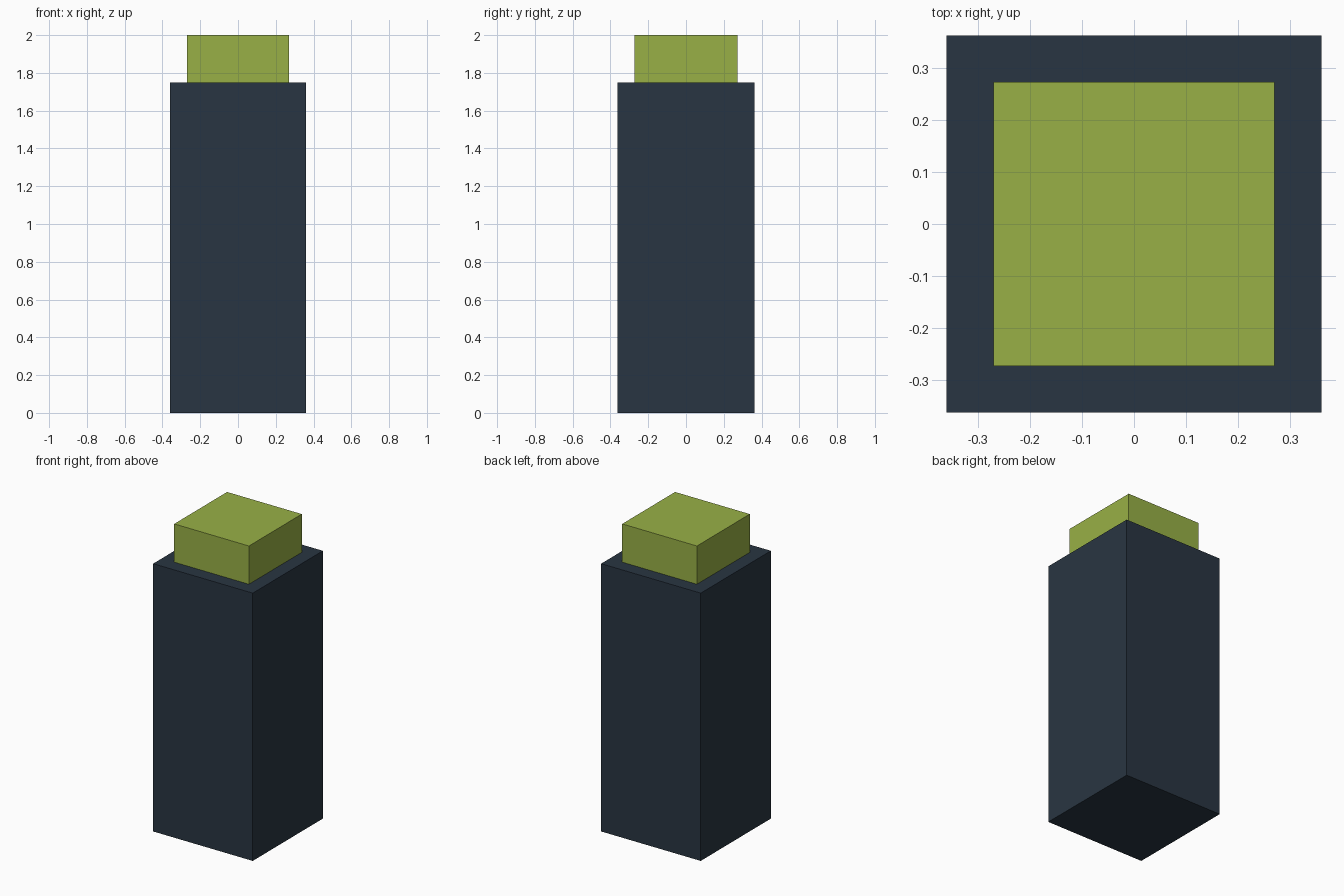
import bpy

if "Cube" in bpy.data.objects:
    bpy.data.objects.remove(bpy.data.objects["Cube"])


def material(name, rgb):
    mat = bpy.data.materials.new(name)
    mat.diffuse_color = (*rgb, 1.0)
    mat.use_nodes = True
    mat.node_tree.nodes["Principled BSDF"].inputs["Base Color"].default_value = mat.diffuse_color
    return mat


def box(name, width, depth, z0, z1, mat):
    bpy.ops.mesh.primitive_cube_add(size=1, location=(0, 0, (z0 + z1) / 2))
    obj = bpy.context.object
    obj.name = name
    obj.scale = (width, depth, z1 - z0)
    bpy.ops.object.transform_apply(location=False, rotation=False, scale=True)
    obj.data.materials.append(mat)
    return obj


dark = material("dark_slate", (0.022, 0.036, 0.054))
green = material("olive_green", (0.314, 0.434, 0.061))

# Tall square body
box("body", 0.72, 0.724, 0.0, 1.75, dark)
# Narrower cap resting on top
box("cap", 0.54, 0.546, 1.75, 2.0, green)
